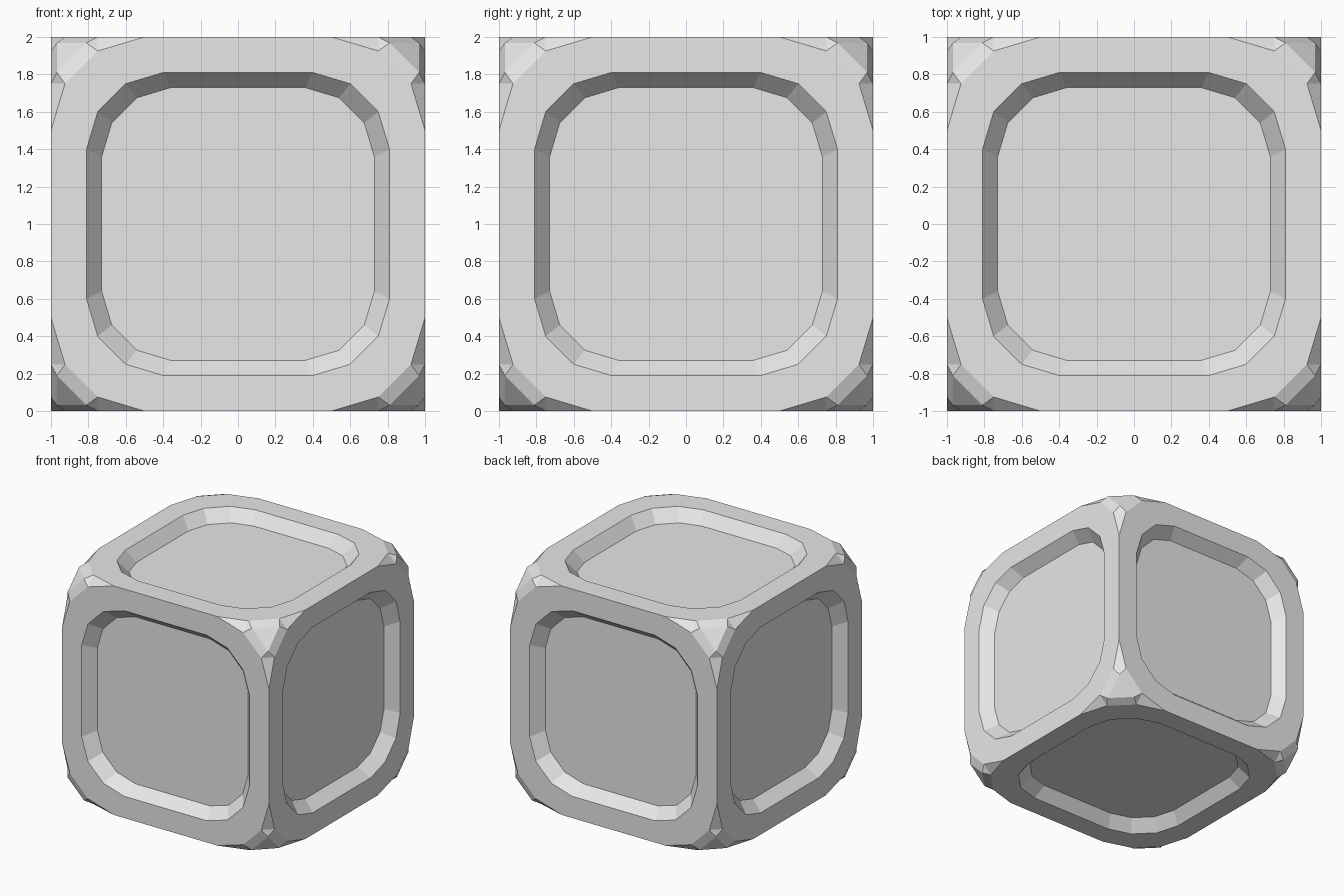
import bpy, bmesh
from itertools import product
from mathutils import Vector

if "Cube" in bpy.data.objects:
    bpy.data.objects.remove(bpy.data.objects["Cube"])

bm = bmesh.new()


def add_face(points):
    return bm.faces.new([bm.verts.new(p) for p in points])


def ring(quarter):
    """Repeat the outline of one quadrant through four quarter turns."""
    pts = []
    for turn in range(4):
        for a, b in quarter:
            for _ in range(turn):
                a, b = -b, a
            pts.append((a, b))
    return pts


def cycle(p, k):
    """Shift the axes of a point, so one side serves all three axes."""
    return Vector((p[-k % 3], p[(1 - k) % 3], p[(2 - k) % 3]))


outer = ring([(1, 0.5), (0.925, 0.75), (0.75, 0.925), (0.5, 1)])
rim = ring([(0.81, 0.4), (0.75, 0.6), (0.6, 0.75), (0.4, 0.81)])

# Six sides: flat frame, sloped recess wall, sunken panel
for k, s in product(range(3), (1, -1)):
    loops = [[cycle((a, b, s), k) for a, b in outer],
             [cycle((a, b, s), k) for a, b in rim]]
    loops.append([p * 0.9 for p in loops[1]])
    for la, lb in zip(loops, loops[1:]):
        for i in range(16):
            j = (i + 1) % 16
            add_face((la[i], la[j], lb[j], lb[i]))
    add_face(loops[2])

# Eight faceted corners
for signs in product((1, -1), repeat=3):
    def corner(p, k):
        return Vector(c * s for c, s in zip(cycle(p, k), signs))
    add_face([corner((0.81, 0.968, 0.968), k) for k in range(3)])
    for k in range(3):
        # facet sloping down to one side
        add_face([corner(p, k) for p in ((0.925, 0.75, 1), (0.75, 0.925, 1),
                                         (0.81, 0.968, 0.968), (0.968, 0.81, 0.968))])
        # tapered facet running out along one edge
        add_face([corner(p, k) for p in ((1, 0.5, 1), (0.925, 0.75, 1), (1, 0.75, 0.925))])
        add_face([corner(p, k) for p in ((0.925, 0.75, 1), (0.968, 0.81, 0.968), (1, 0.75, 0.925))])

bmesh.ops.remove_doubles(bm, verts=bm.verts[:], dist=0.001)
bmesh.ops.recalc_face_normals(bm, faces=bm.faces[:])
bmesh.ops.translate(bm, verts=bm.verts[:], vec=(0, 0, 1))

mesh = bpy.data.meshes.new("panelled_cube")
bm.to_mesh(mesh)
bm.free()
grey = bpy.data.materials.new("light grey")
grey.diffuse_color = (0.8, 0.8, 0.8, 1)
grey.use_nodes = True
grey.node_tree.nodes["Principled BSDF"].inputs["Base Color"].default_value = grey.diffuse_color
mesh.materials.append(grey)
bpy.context.collection.objects.link(bpy.data.objects.new("panelled_cube", mesh))
